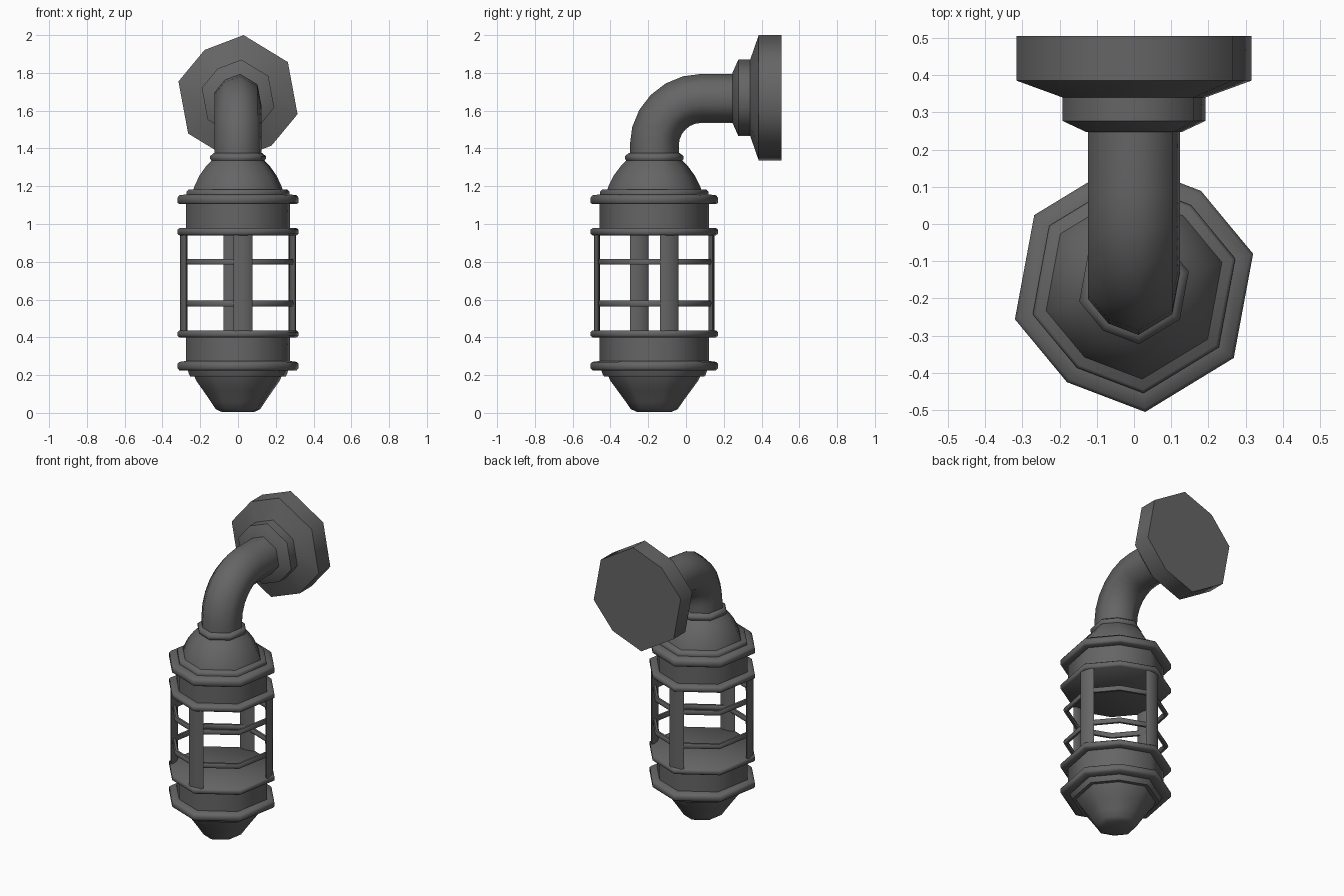
import bpy, bmesh, math
from mathutils import Matrix, Vector

cube = bpy.data.objects.get("Cube")
if cube:
    bpy.data.objects.remove(cube)

metal = bpy.data.materials.new("dark grey metal")
metal.use_nodes = True
grey = (0.13, 0.13, 0.13, 1)
metal.diffuse_color = grey
metal.node_tree.nodes["Principled BSDF"].inputs["Base Color"].default_value = grey

# Slightly uneven octagon shared by every section
half = [(0.32, 0.088), (0.18, 0.257), (-0.03, 0.337), (-0.268, 0.192)]
OCT = [Vector((x, y, 0)) for x, y in half] + [Vector((-x, -y, 0)) for x, y in half]
AXIS_Y = -0.168
PIPE_Z = 1.665
PIPE = 0.385


def finish(name, bm, angle=60):
    bmesh.ops.recalc_face_normals(bm, faces=bm.faces[:])
    mesh = bpy.data.meshes.new(name)
    bm.to_mesh(mesh)
    bm.free()
    mesh.materials.append(metal)
    ob = bpy.data.objects.new(name, mesh)
    bpy.context.collection.objects.link(ob)
    bpy.ops.object.select_all(action='DESELECT')
    ob.select_set(True)
    bpy.context.view_layer.objects.active = ob
    bpy.ops.object.shade_smooth_by_angle(angle=math.radians(angle))
    return ob


def loft(name, sections):
    """Skin the octagon through (y, z, tilt, scale) sections and cap the ends."""
    bm = bmesh.new()
    loops = []
    for y, z, tilt, s in sections:
        rot = Matrix.Rotation(-tilt, 3, 'X')
        loops.append([bm.verts.new(rot @ (p * s) + Vector((0, y, z))) for p in OCT])
    for a, b in zip(loops, loops[1:]):
        for i in range(8):
            j = (i + 1) % 8
            bm.faces.new((a[i], a[j], b[j], b[i]))
    bm.faces.new(loops[0])
    bm.faces.new(loops[-1])
    return finish(name, bm)


def upright(name, profile):
    return loft(name, [(AXIS_Y, z, 0, s) for s, z in profile])


# Bottom bowl and lower housing
upright("bottom_bowl", [(0.27, 0.005), (0.37, 0.02), (0.45, 0.06), (0.58, 0.12),
                        (0.69, 0.17), (0.73, 0.2)])
upright("lower_housing", [(0.79, 0.192), (0.81, 0.205), (0.83, 0.225), (0.97, 0.225),
                          (1, 0.235), (1, 0.26), (0.97, 0.27), (0.86, 0.275),
                          (0.86, 0.4), (0.97, 0.4), (1, 0.408), (1, 0.428),
                          (0.97, 0.437)])
# Upper housing
upright("upper_housing", [(0.97, 0.94), (1, 0.948), (1, 0.97), (0.97, 0.978),
                          (0.86, 0.98), (0.86, 1.105), (0.97, 1.105), (1, 1.112),
                          (1, 1.14), (0.97, 1.152), (0.85, 1.157), (0.85, 1.172),
                          (0.82, 1.182)])
# Cap shoulder with a small collar under the pipe
upright("cap_shoulder", [(0.74, 1.18), (0.72, 1.2), (0.64, 1.255), (0.53, 1.305),
                         (0.44, 1.335), (0.46, 1.345), (0.46, 1.36), (0.4, 1.375)])

# Bent pipe arm
R = 0.25
arc = []
for k in range(7):
    t = k / 6 * math.pi / 2
    arc.append((AXIS_Y + R - R * math.cos(t), PIPE_Z - R + R * math.sin(t), t, PIPE))
loft("pipe_arm", [(AXIS_Y, 1.34, 0, PIPE)] + arc + [(0.27, PIPE_Z, math.pi / 2, PIPE)])

# Stepped wall mount
mount = [(0.4, 0.247), (0.6, 0.277), (0.6, 0.34), (0.985, 0.385), (0.985, 0.505)]
loft("wall_mount", [(y, 1.668, math.pi / 2, s) for s, y in mount])

# Flattened vertical guard bars at every other corner
for name, i in (("right", 4), ("front", 6), ("left", 0), ("back", 2)):
    p = OCT[i]
    bm = bmesh.new()
    bmesh.ops.create_cone(bm, cap_ends=True, segments=8, radius1=1, radius2=1, depth=0.54)
    place = (Matrix.Translation((p.x * 0.9, AXIS_Y + p.y * 0.9, 0.69))
             @ Matrix.Rotation(math.atan2(p.y, p.x), 4, 'Z')
             @ Matrix.Diagonal((0.015, 0.05, 1, 1)))
    bmesh.ops.transform(bm, matrix=place, verts=bm.verts[:])
    finish(name + "_guard_bar", bm)

# Horizontal guard hoops
for name, z in (("lower", 0.58), ("upper", 0.80)):
    bm = bmesh.new()
    rings = []
    for k in range(6):
        a = k * math.pi / 3
        s = 0.905 + 0.045 * math.cos(a)
        dz = 0.018 * math.sin(a)
        rings.append([bm.verts.new(p * s + Vector((0, AXIS_Y, z + dz))) for p in OCT])
    for k in range(6):
        a, b = rings[k], rings[(k + 1) % 6]
        for i in range(8):
            j = (i + 1) % 8
            bm.faces.new((a[i], a[j], b[j], b[i]))
    finish(name + "_guard_hoop", bm)
